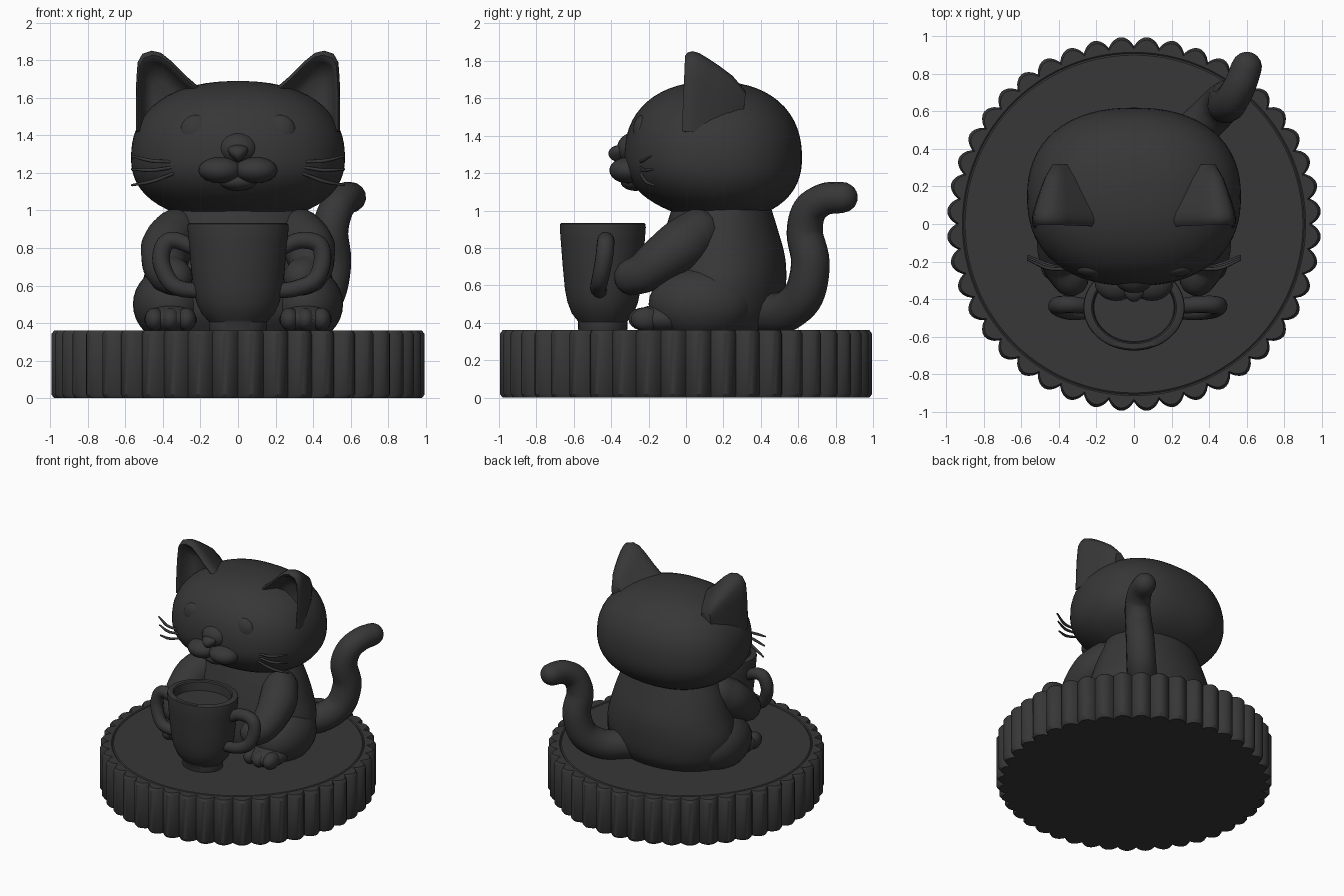
import bpy, bmesh, math
from mathutils import Vector

if "Cube" in bpy.data.objects:
    bpy.data.objects.remove(bpy.data.objects["Cube"])

mat = bpy.data.materials.new("charcoal grey")
mat.diffuse_color = (0.038, 0.038, 0.038, 1)
mat.use_nodes = True
mat.node_tree.nodes["Principled BSDF"].inputs["Base Color"].default_value = mat.diffuse_color


def finish(name, bm=None, mesh=None, angle=40):
    if bm:
        bmesh.ops.recalc_face_normals(bm, faces=bm.faces)
        mesh = bpy.data.meshes.new(name)
        bm.to_mesh(mesh)
        bm.free()
    ob = bpy.data.objects.new(name, mesh)
    bpy.context.collection.objects.link(ob)
    mesh.materials.clear()
    mesh.materials.append(mat)
    bpy.ops.object.select_all(action='DESELECT')
    ob.select_set(True)
    bpy.context.view_layer.objects.active = ob
    bpy.ops.object.shade_smooth_by_angle(angle=math.radians(angle))
    return ob


def loft(name, rings, angle=40):
    """Skin closed rings of points and cap both ends."""
    bm = bmesh.new()
    vs = [[bm.verts.new(p) for p in r] for r in rings]
    n = len(vs[0])
    for a, b in zip(vs, vs[1:]):
        for i in range(n):
            bm.faces.new((a[i], a[(i + 1) % n], b[(i + 1) % n], b[i]))
    bm.faces.new(vs[0][::-1])
    bm.faces.new(vs[-1])
    return finish(name, bm, angle=angle)


def ellipse(cx, cy, z, rx, ry, n=64):
    return [(cx + rx * math.cos(2 * math.pi * i / n), cy + ry * math.sin(2 * math.pi * i / n), z)
            for i in range(n)]


def blob(name, c, r, seg=32, shape=None):
    bm = bmesh.new()
    bmesh.ops.create_uvsphere(bm, u_segments=seg, v_segments=seg // 2, radius=1)
    for v in bm.verts:
        p = shape(v.co) if shape else v.co
        v.co = Vector((c[0] + p.x * r[0], c[1] + p.y * r[1], c[2] + p.z * r[2]))
    return finish(name, bm)


def smooth_path(pts, steps=6):
    """Catmull-Rom through (x, y, z, radius) points."""
    q = [Vector(p) for p in pts]
    q = [q[0] * 2 - q[1]] + q + [q[-1] * 2 - q[-2]]
    out = []
    for a, b, c, d in zip(q, q[1:], q[2:], q[3:]):
        for k in range(steps):
            t = k / steps
            out.append(0.5 * (2 * b + (c - a) * t + (2 * a - 5 * b + 4 * c - d) * t * t
                              + (3 * b - a - 3 * c + d) * t ** 3))
    return out + [q[-2]]


def tube(name, pts, res=5):
    """Tapered tube with rounded ends."""
    path = smooth_path(pts)

    def cap(end, prev):
        d = (end.xyz - prev.xyz).normalized()
        return [Vector((*(end.xyz + d * end.w * math.sin(a)), end.w * max(math.cos(a), 0.03)))
                for a in (0.4, 0.8, 1.15, 1.4, 1.57)]
    path = cap(path[0], path[1])[::-1] + path + cap(path[-1], path[-2])
    cu = bpy.data.curves.new(name, 'CURVE')
    cu.dimensions = '3D'
    cu.bevel_depth = 1
    cu.bevel_resolution = res
    cu.use_fill_caps = True
    s = cu.splines.new('POLY')
    s.points.add(len(path) - 1)
    for p, v in zip(s.points, path):
        p.co = (v.x, v.y, v.z, 1)
        p.radius = v.w
    tmp = bpy.data.objects.new(name + "_curve", cu)
    bpy.context.collection.objects.link(tmp)
    dg = bpy.context.evaluated_depsgraph_get()
    mesh = bpy.data.meshes.new_from_object(tmp.evaluated_get(dg))
    bpy.data.objects.remove(tmp)
    return finish(name, mesh=mesh, angle=60)


# Scalloped round base
def scallop(off, z, n=44, k=8):
    return [((0.948 + 0.05 * abs(math.sin(math.pi * i / k)) ** 0.8 - off) * math.cos(2 * math.pi * i / (n * k)),
             (0.948 + 0.05 * abs(math.sin(math.pi * i / k)) ** 0.8 - off) * math.sin(2 * math.pi * i / (n * k)), z)
            for i in range(n * k)]


N = 352
loft("base", [scallop(0.015, 0), scallop(0, 0.02), scallop(0, 0.34), scallop(0.015, 0.36),
              ellipse(0, 0, 0.36, 0.915, 0.915, N), ellipse(0, 0, 0.354, 0.908, 0.908, N),
              ellipse(0, 0, 0.36, 0.90, 0.90, N)], 35)

# Pear-shaped body
body = smooth_path([(0.35, 0.17, 0.43, 0.29), (0.45, 0.17, 0.49, 0.345), (0.6, 0.18, 0.51, 0.355),
                    (0.75, 0.19, 0.47, 0.34), (0.9, 0.19, 0.42, 0.30), (1.03, 0.19, 0.36, 0.26)], 4)
loft("body", [ellipse(0, cy, z, rx, ry) for z, cy, rx, ry in body])


# Head: wide, slightly boxy, with a flatter chin
def head_shape(p):
    e = 2.3
    k = (abs(p.x) ** e + abs(p.y) ** e + abs(p.z) ** e) ** (-1 / e)
    q = p * k
    if q.z < 0:
        q.z *= 0.83 if q.y > 0 else 0.83 + 0.16 * q.y
    return q


blob("head", (0, 0.145, 1.28), (0.57, 0.475, 0.41), 64, head_shape)

# Muzzle, nose and chin
blob("nose", (0, -0.355, 1.305), (0.075, 0.06, 0.045), 24,
     lambda p: Vector((p.x * (0.65 + 0.35 * p.z), p.y, p.z)))
blob("nose_bridge", (0, -0.27, 1.33), (0.11, 0.10, 0.09), 24)
blob("chin", (0, -0.27, 1.155), (0.10, 0.08, 0.05), 24)

# Tail
tube("tail", [(0.22, 0.40, 0.45, 0.11), (0.36, 0.53, 0.46, 0.11), (0.46, 0.63, 0.55, 0.108),
              (0.50, 0.665, 0.72, 0.104), (0.49, 0.635, 0.88, 0.098), (0.52, 0.66, 1.0, 0.092),
              (0.565, 0.74, 1.06, 0.087), (0.60, 0.835, 1.07, 0.083)])

# Ear outline in front view: (x, z), inner base to tip to outer base
ear = [(0.14, 1.60), (0.21, 1.66), (0.28, 1.72), (0.36, 1.80), (0.41, 1.84), (0.46, 1.852),
       (0.51, 1.835), (0.535, 1.79), (0.542, 1.70), (0.545, 1.58), (0.545, 1.42), (0.35, 1.40)]


def ear_ring(s, sx, y):
    """Ear outline scaled about its base."""
    return [(sx * (0.38 + (x - 0.38) * s), y + 0.04 * (z - 1.6), 1.52 + (z - 1.52) * s) for x, z in ear]


for side, sx in (("left", -1), ("right", 1)):
    loft(side + "_ear", [ear_ring(s, sx, y) for s, y in
                         ((0.5, 0.10), (0.72, 0.07), (0.82, 0.02), (0.87, -0.005), (0.93, -0.015),
                          (0.98, 0.0), (1.0, 0.025), (0.97, 0.06), (0.88, 0.11), (0.76, 0.17),
                          (0.60, 0.24), (0.35, 0.31))], 50)
    # Cheek pads of the muzzle and a smiling lip line
    blob(side + "_muzzle_pad", (sx * 0.095, -0.31, 1.215), (0.115, 0.10, 0.07), 24)
    # Closed eye: soft lid with a curved lash line
    blob(side + "_eyelid", (sx * 0.22, -0.235, 1.42), (0.09, 0.05, 0.09), 24)
    tube(side + "_lash_line", [(sx * 0.31, -0.235, 1.365, 0.007), (sx * 0.23, -0.283, 1.375, 0.008),
                               (sx * 0.15, -0.297, 1.365, 0.007)], 2)
    # Whiskers
    for i, (z, dz) in enumerate(((1.275, 0.015), (1.225, -0.005), (1.165, -0.03))):
        tube(f"{side}_whisker_{i + 1}", [(sx * 0.35, -0.24, z - dz, 0.008),
                                        (sx * 0.46, -0.235 + 0.01 * i, z - 0.01, 0.010),
                                        (sx * 0.565, -0.19 + 0.01 * i, z + dz, 0.006)], 2)
    # Arm reaching to the cup handle
    tube(side + "_arm", [(sx * 0.33, 0.06, 0.88, 0.13), (sx * 0.375, -0.03, 0.81, 0.14),
                         (sx * 0.39, -0.14, 0.73, 0.125), (sx * 0.375, -0.22, 0.67, 0.11),
                         (sx * 0.34, -0.285, 0.645, 0.10)])
    # Haunch, foot and toes
    blob(side + "_haunch", (sx * 0.36, 0.08, 0.50), (0.20, 0.28, 0.20))
    blob(side + "_foot", (sx * 0.36, -0.12, 0.42), (0.14, 0.17, 0.08))
    for i, dx in enumerate((-0.085, 0, 0.085)):
        blob(f"{side}_toe_{i + 1}", (sx * 0.36 + dx, -0.215 - (0.012 if dx == 0 else 0), 0.42),
             (0.052, 0.08, 0.062), 20)
    # Cup handle, larger on the right
    o = 0.41 if side == "left" else 0.45
    tube(side + "_cup_handle", [(sx * 0.23, -0.44, 0.80, 0.04), (sx * 0.33, -0.43, 0.84, 0.045),
                                (sx * (o - 0.02), -0.43, 0.82, 0.047), (sx * o, -0.44, 0.73, 0.047),
                                (sx * (o - 0.04), -0.46, 0.63, 0.045), (sx * 0.31, -0.47, 0.585, 0.043),
                                (sx * 0.20, -0.46, 0.57, 0.04)])

# Cup with foot, hollow rim and drink surface: (scale, z)
cup = [(0.55, 0.35), (0.57, 0.365), (0.57, 0.405), (0.60, 0.415), (0.72, 0.45), (0.82, 0.51),
       (0.88, 0.58), (0.93, 0.70), (0.97, 0.82), (1.0, 0.91), (0.99, 0.928), (0.96, 0.933),
       (0.84, 0.933), (0.81, 0.925), (0.79, 0.86)]
loft("cup", [ellipse(0, -0.445, z, 0.27 * s, 0.23 * s) for s, z in cup], 35)
